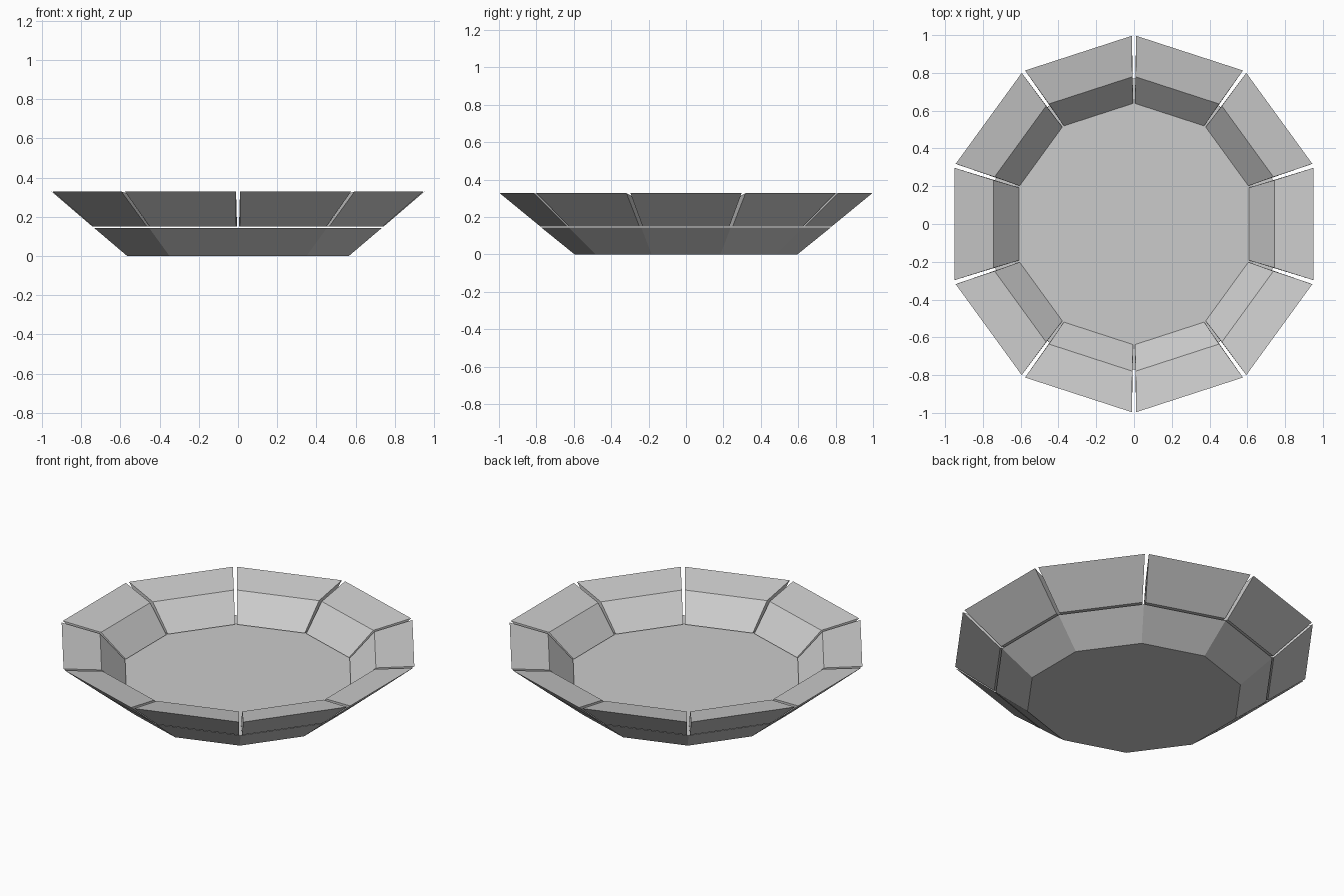
import bpy, bmesh, math
from mathutils import Vector

if "Cube" in bpy.data.objects:
    bpy.data.objects.remove(bpy.data.objects["Cube"])

SIDES = 10
STEP = math.tau / SIDES


def corner(i, r, z):
    a = math.pi / 2 + i * STEP
    return Vector((r * math.cos(a), r * math.sin(a), z))


def loft(name, rings):
    """Solid made by joining equal-length rings and capping both ends."""
    bm = bmesh.new()
    loops = [[bm.verts.new(p) for p in ring] for ring in rings]
    n = len(loops[0])
    for a, b in zip(loops, loops[1:]):
        for i in range(n):
            j = (i + 1) % n
            bm.faces.new((a[i], a[j], b[j], b[i]))
    bm.faces.new(loops[0])
    bm.faces.new(loops[-1])
    bmesh.ops.recalc_face_normals(bm, faces=bm.faces)
    mesh = bpy.data.meshes.new(name)
    bm.to_mesh(mesh)
    bm.free()
    obj = bpy.data.objects.new(name, mesh)
    bpy.context.collection.objects.link(obj)
    return obj


# Solid ten-sided base, its flat top is the floor of the dish
loft("base", [[corner(i, r, z) for i in range(SIDES)]
              for r, z in ((0.595, 0.0), (0.772, 0.143))])

# Rim block cross-section: radius, height, half of the gap to the neighbour
profile = [(0.64, 0.15, 0.005), (0.782, 0.15, 0.009),
           (1.0, 0.328, 0.011), (0.782, 0.29, 0.009)]

# Ten separate wedge blocks around the rim
for k in range(SIDES):
    left, right = [], []
    for r, z, gap in profile:
        a, b = corner(k, r, z), corner(k + 1, r, z)
        inset = (b - a).normalized() * gap / math.cos(STEP / 2)
        left.append(a + inset)
        right.append(b - inset)
    loft(f"rim_block_{k + 1}", [left, right])
